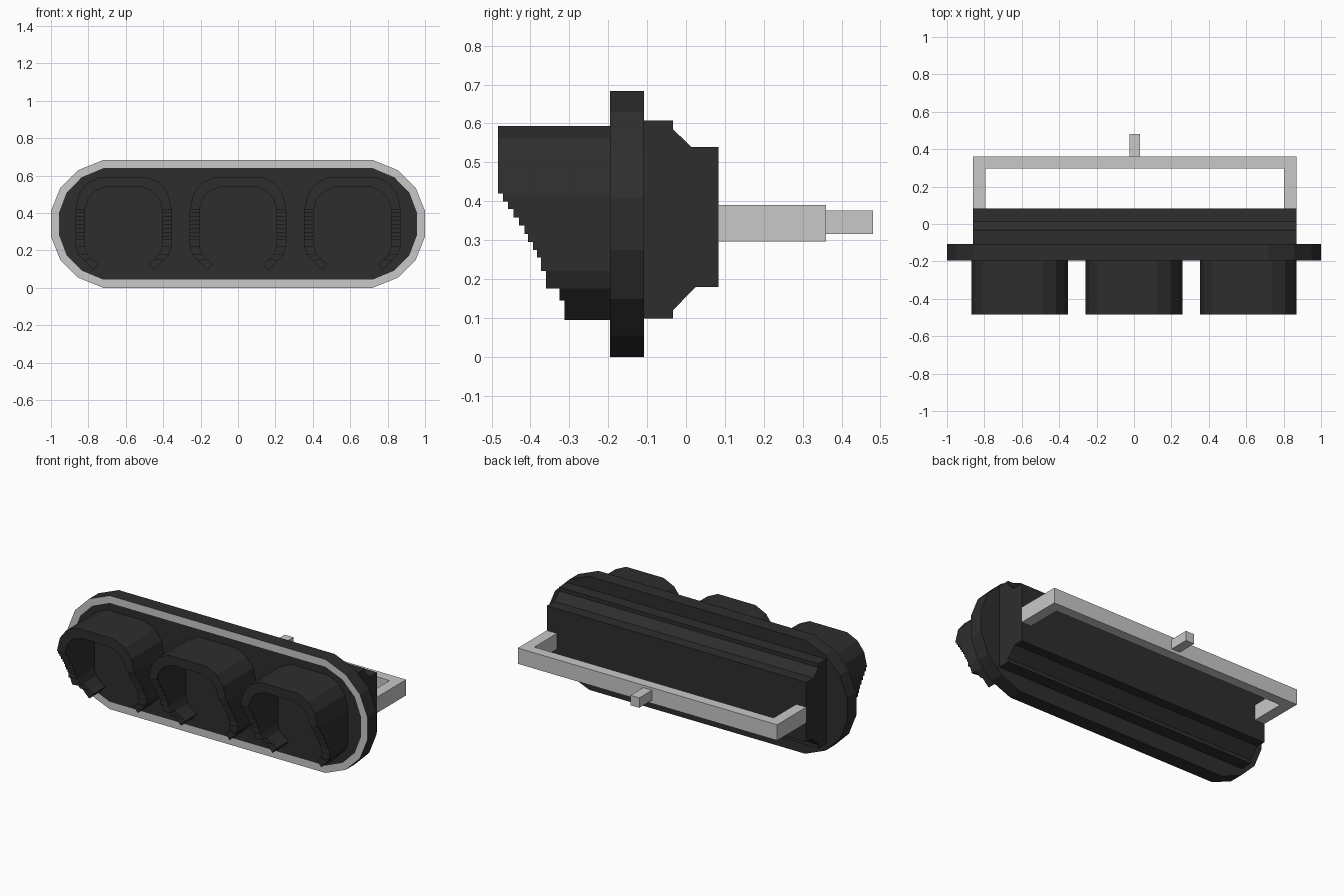
import bpy, bmesh

if "Cube" in bpy.data.objects:
    bpy.data.objects.remove(bpy.data.objects["Cube"])


def material(name, rgb):
    m = bpy.data.materials.new(name)
    m.diffuse_color = (*rgb, 1)
    m.use_nodes = True
    m.node_tree.nodes["Principled BSDF"].inputs["Base Color"].default_value = m.diffuse_color
    return m


BLACK = material("matte black", (0.027, 0.027, 0.027))
GREY = material("light grey", (0.58, 0.58, 0.58))


def finish(bm, name, *mats):
    bmesh.ops.remove_doubles(bm, verts=bm.verts, dist=1e-5)
    bmesh.ops.recalc_face_normals(bm, faces=bm.faces)
    me = bpy.data.meshes.new(name)
    bm.to_mesh(me)
    bm.free()
    for m in mats:
        me.materials.append(m)
    ob = bpy.data.objects.new(name, me)
    bpy.context.collection.objects.link(ob)
    return ob


def quad(bm, *pts):
    return bm.faces.new([bm.verts.new(p) for p in pts])


def prism(name, front, back, mat):
    """Solid joining two matching outlines."""
    bm = bmesh.new()
    a = [bm.verts.new(p) for p in front]
    b = [bm.verts.new(p) for p in back]
    bm.faces.new(a)
    bm.faces.new(b[::-1])
    for i in range(len(a)):
        j = (i + 1) % len(a)
        bm.faces.new((a[i], b[i], b[j], a[j]))
    return finish(bm, name, mat)


def box(name, x0, x1, y0, y1, z0, z1, mat):
    ring = [(x0, z0), (x1, z0), (x1, z1), (x0, z1)]
    return prism(name, [(x, y0, z) for x, z in ring], [(x, y1, z) for x, z in ring], mat)


def stadium(quarter, zc):
    """Mirror a quarter outline (x, height above centre) into a closed loop."""
    right = quarter + [(x, -h) for x, h in quarter[::-1]]
    loop = right + [(-x, h) for x, h in right[::-1]]
    return [(x, zc + h) for x, h in loop]


# Backplate with a grey border on its front face
ZC = 0.342
outer = stadium([(0.72, 0.342), (0.855, 0.287), (0.95, 0.193), (1.0, 0.068)], ZC)
inner = stadium([(0.72, 0.298), (0.835, 0.25), (0.916, 0.168), (0.957, 0.06)], ZC)
YF, YB = -0.195, -0.108
bm = bmesh.new()
n = len(outer)
for i in range(n):
    (ax, az), (bx, bz) = outer[i], outer[(i + 1) % n]
    (cx, cz), (dx, dz) = inner[i], inner[(i + 1) % n]
    quad(bm, (ax, YF, az), (bx, YF, bz), (bx, YB, bz), (ax, YB, az))
    quad(bm, (ax, YF, az), (bx, YF, bz), (dx, YF, dz), (cx, YF, cz)).material_index = 1
quad(bm, *[(x, YF, z) for x, z in inner])
quad(bm, *[(x, YB, z) for x, z in outer])
finish(bm, "backplate", BLACK, GREY)

# Housing: stepped and chamfered profile run along x
profile = [(-0.108, 0.098), (-0.033, 0.098), (-0.033, 0.12), (0.025, 0.18), (0.083, 0.18),
           (0.083, 0.54), (0.013, 0.54), (-0.033, 0.585), (-0.033, 0.608), (-0.108, 0.608)]
prism("housing", [(-0.86, y, z) for y, z in profile],
      [(0.87, y, z) for y, z in profile], BLACK)

# Visor cross-section, from top centre down one side: outer x, z, inner x, z
section = [(0.125, 0.594, 0.098, 0.54), (0.195, 0.561, 0.155, 0.515),
           (0.238, 0.505, 0.19, 0.476), (0.258, 0.42, 0.206, 0.42)]
fronts = [-0.483] * 3
steps = [(0.40, -0.470), (0.38, -0.458), (0.358, -0.443), (0.337, -0.430), (0.316, -0.415),
         (0.295, -0.406), (0.275, -0.394), (0.255, -0.383), (0.22, -0.373)]
for z, y in steps:                                   # stair-cut straight sides
    section.append((0.258, z, 0.206, z))
    fronts.append(y)
section += [(0.242, 0.175, 0.192, 0.18), (0.212, 0.145, 0.165, 0.152),
            (0.162, 0.094, 0.135, 0.128)]            # lower curl, open below
fronts += [-0.36, -0.325, -0.313]

# Full path around the visor, left end to right end
path = [(-a, b, -c, d) for a, b, c, d in section[::-1]] + section
path_y = fronts[::-1] + [-0.483] + fronts


def visor(name, cx):
    bm = bmesh.new()
    last = len(path_y) - 1
    for i, y in enumerate(path_y):
        (ax, az, cx0, cz), (bx, bz, dx, dz) = path[i], path[i + 1]
        ax, bx, ex, fx = ax + cx, bx + cx, cx0 + cx, dx + cx
        quad(bm, (ax, y, az), (bx, y, bz), (bx, YF, bz), (ax, YF, az))
        quad(bm, (ex, y, cz), (ex, YF, cz), (fx, YF, dz), (fx, y, dz))
        quad(bm, (ax, y, az), (ex, y, cz), (fx, y, dz), (bx, y, bz))
        if i == 0:
            quad(bm, (ax, y, az), (ax, YF, az), (ex, YF, cz), (ex, y, cz))
        y2 = YF if i == last else path_y[i + 1]
        if abs(y2 - y) > 1e-4:                       # stair risers and end cap
            quad(bm, (bx, y, bz), (fx, y, dz), (fx, y2, dz), (bx, y2, bz))
    finish(bm, name, BLACK)


def lens(name, cx):
    loop = [(c, d) for a, b, c, d in path] + [(0.11, 0.098), (-0.11, 0.098)]
    prism(name, [(x + cx, YF - 0.006, z) for x, z in loop],
          [(x + cx, YF, z) for x, z in loop], BLACK)


for label, cx in (("left", -0.612), ("middle", 0.0), ("right", 0.612)):
    visor(label + "_visor", cx)
    lens(label + "_lens", cx)

# Rear mounting bracket: U-shaped bar and a central stub
u_shape = [(-0.86, 0.083), (-0.86, 0.36), (0.87, 0.36), (0.87, 0.083),
           (0.803, 0.083), (0.803, 0.298), (-0.793, 0.298), (-0.793, 0.083)]
prism("mounting_bracket", [(x, y, 0.296) for x, y in u_shape],
      [(x, y, 0.391) for x, y in u_shape], GREY)
box("bracket_stub", -0.025, 0.033, 0.36, 0.481, 0.316, 0.376, GREY)
